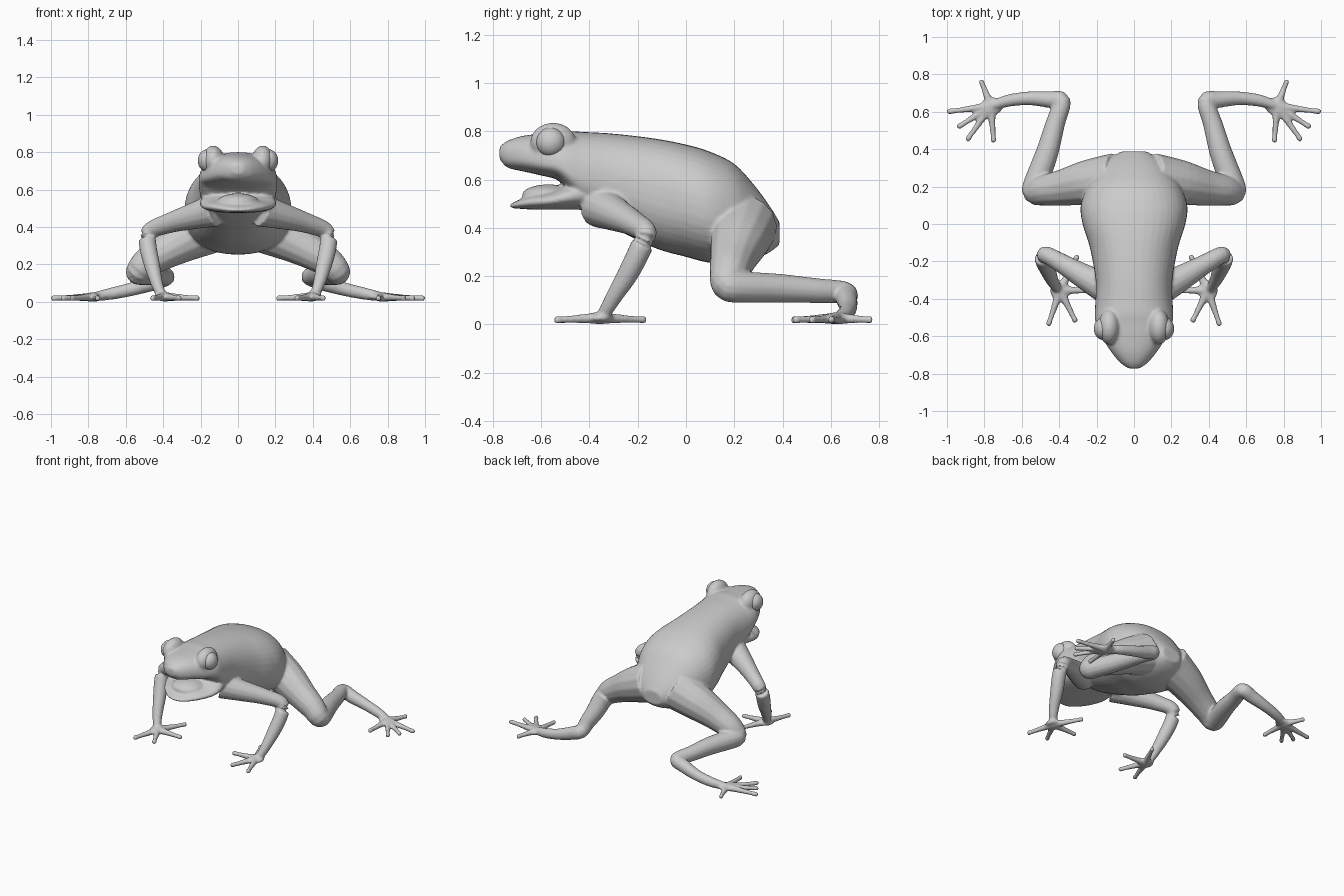
import bpy, bmesh, math
from mathutils import Vector, Matrix

if "Cube" in bpy.data.objects:
    bpy.data.objects.remove(bpy.data.objects["Cube"])

skin = bmesh.new()


def spline(pts, n=4):
    """Catmull-Rom resampling of tuples of any length."""
    p = [pts[0]] + list(pts) + [pts[-1]]
    out = []
    for i in range(1, len(p) - 2):
        for k in range(n):
            t = k / n
            out.append([0.5 * (2 * b + (c - a) * t + (2 * a - 5 * b + 4 * c - d) * t * t
                               + (3 * b - a - 3 * c + d) * t ** 3)
                        for a, b, c, d in zip(*p[i - 1:i + 3])])
    return out + [list(pts[-1])]


def loft(rings):
    """Closed surface through a list of rings of points."""
    rows = [[skin.verts.new(q) for q in r] for r in rings]
    faces = [skin.faces.new(rows[0]), skin.faces.new(rows[-1][::-1])]
    for a, b in zip(rows, rows[1:]):
        for i in range(len(a)):
            j = (i + 1) % len(a)
            faces.append(skin.faces.new((a[i], b[i], b[j], a[j])))
    bmesh.ops.recalc_face_normals(skin, faces=faces)


def trunk(stations, seg=40):
    """Loft along y; station = y, half width, top, bottom, height share of widest point."""
    rings = []
    for y, w, top, bot, f in spline(stations):
        mid = bot + (top - bot) * f
        ring = []
        for i in range(seg):
            a = 2 * math.pi * i / seg
            c, s = math.cos(a), math.sin(a)
            x = w * math.copysign(abs(c) ** 0.88, c)
            ring.append((x, y, mid + (top - mid if s > 0 else mid - bot) * math.copysign(abs(s) ** 0.88, s)))
        rings.append(ring)
    loft(rings)


def limb(pts, side, seg=14, n=4):
    """Round tube through points x, y, z, radius."""
    p = spline(pts, n)
    c = [Vector((side * q[0], q[1], q[2])) for q in p]
    rings = []
    for i, q in enumerate(p):
        t = (c[min(i + 1, len(c) - 1)] - c[max(i - 1, 0)]).normalized()
        ref = Vector((0, 0, 1)) if abs(t.z) < 0.9 else Vector((0, 1, 0))
        u = t.cross(ref).normalized()
        v = t.cross(u)
        rings.append([c[i] + q[3] * (u * math.cos(2 * math.pi * k / seg) + v * math.sin(2 * math.pi * k / seg))
                      for k in range(seg)])
    loft(rings)


def blob(center, radii):
    m = Matrix.Translation(center) @ Matrix.Diagonal((*radii, 1))
    bmesh.ops.create_uvsphere(skin, u_segments=24, v_segments=14, radius=1, matrix=m)


def digits(base, tips, side):
    """Slim tapering digits with a small pad at the end."""
    b = Vector(base)
    for tx, ty in tips:
        e = Vector((tx, ty, 0.019))
        limb([(*b, 0.027), (*b.lerp(e, 0.4), 0.019), (*b.lerp(e, 0.8), 0.0145),
              (*b.lerp(e, 0.94), 0.0165), (*e, 0.011)], side, seg=10, n=3)


# torso with upper head
trunk([(-0.772, 0.03, 0.735, 0.685, .45), (-0.74, 0.075, 0.76, 0.65, .4), (-0.68, 0.125, 0.78, 0.635, .35),
       (-0.60, 0.175, 0.79, 0.617, .3), (-0.53, 0.205, 0.795, 0.597, .3), (-0.48, 0.21, 0.80, 0.54, .35),
       (-0.42, 0.207, 0.797, 0.47, .42), (-0.30, 0.205, 0.79, 0.40, .48), (-0.13, 0.235, 0.77, 0.317, .48),
       (0, 0.275, 0.745, 0.28, .48), (0.10, 0.285, 0.715, 0.255, .48), (0.20, 0.25, 0.665, 0.255, .48),
       (0.28, 0.19, 0.58, 0.27, .48), (0.34, 0.14, 0.50, 0.295, .5), (0.387, 0.07, 0.425, 0.33, .5)])

# lower jaw and tongue
trunk([(-0.728, 0.03, 0.497, 0.482, .5), (-0.70, 0.085, 0.512, 0.48, .5), (-0.64, 0.145, 0.535, 0.476, .5),
       (-0.56, 0.19, 0.55, 0.475, .5), (-0.49, 0.205, 0.58, 0.475, .5), (-0.42, 0.19, 0.60, 0.475, .5)])
blob((0, -0.57, 0.535), (0.11, 0.11, 0.045))

for s in (1, -1):
    # brow bulge above each eye
    blob((s * 0.132, -0.55, 0.755), (0.058, 0.095, 0.08))
    # front leg and hand
    limb([(0.12, -0.36, 0.49, .09), (0.25, -0.29, 0.455, .07), (0.37, -0.22, 0.42, .054),
          (0.47, -0.165, 0.378, .046), (0.483, -0.19, 0.31, .047), (0.463, -0.24, 0.21, .044),
          (0.44, -0.295, 0.12, .035), (0.42, -0.33, 0.06, .029), (0.40, -0.35, 0.03, .025)], s)
    blob((s * 0.395, -0.355, 0.027), (0.055, 0.055, 0.02))
    digits((0.395, -0.355, 0.027), [(0.46, -0.545), (0.31, -0.525), (0.205, -0.355), (0.30, -0.165)], s)
    # hind leg and foot
    limb([(0.10, 0.24, 0.41, .14), (0.25, 0.22, 0.345, .122), (0.38, 0.195, 0.275, .098),
          (0.48, 0.18, 0.215, .083), (0.53, 0.175, 0.165, .07), (0.52, 0.23, 0.155, .066),
          (0.465, 0.38, 0.15, .061), (0.42, 0.54, 0.14, .052), (0.385, 0.655, 0.132, .047),
          (0.45, 0.665, 0.105, .045), (0.56, 0.672, 0.07, .037), (0.67, 0.66, 0.045, .033),
          (0.75, 0.635, 0.03, .026)], s)
    blob((s * 0.76, 0.63, 0.026), (0.06, 0.05, 0.02))
    digits((0.765, 0.63, 0.026), [(0.82, 0.772), (1.0, 0.6), (0.945, 0.515), (0.895, 0.445), (0.75, 0.435)], s)
    # eye
    bpy.ops.mesh.primitive_uv_sphere_add(segments=32, ring_count=16, radius=1, location=(s * 0.163, -0.56, 0.755))
    eye = bpy.context.object
    eye.name = "eye_left" if s > 0 else "eye_right"
    eye.scale = (0.052, 0.06, 0.06)
    bpy.ops.object.shade_smooth()

# fuse all skin parts into one smooth surface
mesh = bpy.data.meshes.new("body")
skin.to_mesh(mesh)
skin.free()
body = bpy.data.objects.new("body", mesh)
bpy.context.collection.objects.link(body)
rm = body.modifiers.new("fuse", 'REMESH')
rm.mode = 'VOXEL'
rm.voxel_size = 0.008
sm = body.modifiers.new("soften", 'SMOOTH')
sm.factor = 0.5
sm.iterations = 5
bpy.ops.object.select_all(action='DESELECT')
body.select_set(True)
bpy.context.view_layer.objects.active = body
bpy.ops.object.convert(target='MESH')
bpy.ops.object.shade_smooth()
